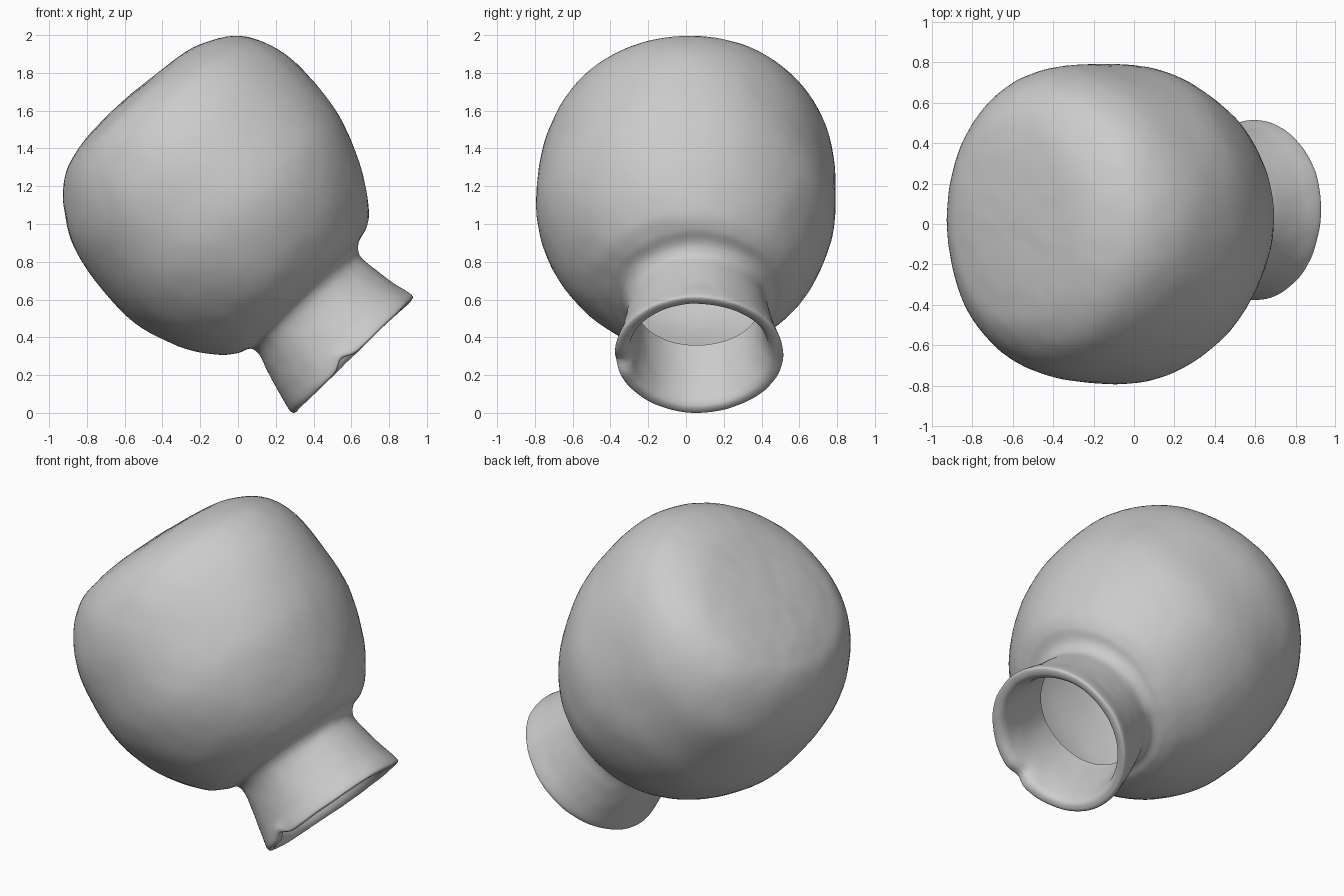
import bpy, bmesh, math
from mathutils import Vector, noise

if "Cube" in bpy.data.objects:
    bpy.data.objects.remove(bpy.data.objects["Cube"])

SEG, STEPS = 112, 6
CENTRE = Vector((-0.12, 0, 1.13))
AXIS = Vector((0.696, 0, -0.718)).normalized()    # from base towards mouth
UP = Vector((0.718, 0, 0.696)).normalized()       # across the axis

# Cross-sections: axis position, lower edge, upper edge, half width in y, y centre
BODY = [
    (-0.725, -0.08, -0.08, 0.00, 0.0),
    (-0.718, -0.23, 0.08, 0.18, 0.01),
    (-0.698, -0.355, 0.295, 0.38, 0.02),
    (-0.655, -0.47, 0.51, 0.54, 0.02),
    (-0.54, -0.595, 0.705, 0.675, 0.015),
    (-0.35, -0.705, 0.798, 0.76, 0.01),
    (-0.08, -0.755, 0.815, 0.79, 0.0),
    (0.17, -0.755, 0.777, 0.78, 0.0),
    (0.42, -0.67, 0.672, 0.69, 0.01),
    (0.60, -0.55, 0.548, 0.555, 0.03),
    (0.66, -0.475, 0.47, 0.465, 0.05),
]
NECK = [
    (0.69, -0.41, 0.385, 0.40, 0.06),
    (0.74, -0.40, 0.348, 0.375, 0.06),
    (0.83, -0.427, 0.355, 0.383, 0.065),
    (0.97, -0.466, 0.379, 0.413, 0.067),
    (1.065, -0.487, 0.399, 0.442, 0.068),
]
LIP_AND_INSIDE = [
    (1.090, -0.481, 0.398, 0.442, 0.068),
    (1.096, -0.455, 0.37, 0.415, 0.068),
    (1.085, -0.43, 0.342, 0.388, 0.068),
    (1.05, -0.41, 0.322, 0.368, 0.068),
    (0.93, -0.382, 0.308, 0.345, 0.065),
    (0.72, -0.35, 0.308, 0.335, 0.06),
]


def smooth_rows(rows):
    """Chord-length Hermite curve through the cross-sections."""
    p = [Vector(r) for r in rows]
    k = [0.0]
    for a, b in zip(p, p[1:]):
        k.append(k[-1] + (b - a).length)
    m = []
    for i in range(len(p)):
        a, b = max(i - 1, 0), min(i + 1, len(p) - 1)
        m.append((p[b] - p[a]) / (k[b] - k[a]))
    out = []
    for i in range(len(p) - 1):
        h = k[i + 1] - k[i]
        for j in range(STEPS):
            s = j / STEPS
            out.append(p[i] * (2*s**3 - 3*s**2 + 1) + m[i] * h * (s**3 - 2*s**2 + s)
                       + p[i + 1] * (3*s**2 - 2*s**3) + m[i + 1] * h * (s**3 - s**2))
    out.append(p[-1])
    return out


def surface_point(row, angle):
    t, lo, hi, half_y, cy = row
    r = (lo + hi) / 2 + (hi - lo) / 2 * math.cos(angle)
    # the base half is a little fuller on its lower side
    fuller = 0.07 * min(1, max(0, 0.2 - t) / 0.5)
    y = cy + half_y * math.sin(angle) * (1 - fuller * math.cos(angle))
    # chip in the rim
    if t > 1.0 and y < 0:
        t -= 0.035 * math.exp(-((r + 0.1) / 0.05) ** 2) * min(1, (t - 1.0) / 0.07)
    p = CENTRE + AXIS * t + UP * r + Vector((0, y, 0))
    # hand-made unevenness
    return p + noise.noise_vector(p * 3.5) * 0.005 + noise.noise_vector(p * 11) * 0.002


# Jar: body, neck and mouth as one thin shell, open inside
bm = bmesh.new()
rows = smooth_rows(BODY + NECK + LIP_AND_INSIDE)
pole = bm.verts.new(surface_point(rows[0], 0))
rings = [[bm.verts.new(surface_point(row, 2 * math.pi * i / SEG)) for i in range(SEG)]
         for row in rows[1:]]
for i in range(SEG):
    n = (i + 1) % SEG
    bm.faces.new((pole, rings[0][i], rings[0][n]))
    for a, b in zip(rings, rings[1:]):
        bm.faces.new((a[i], b[i], b[n], a[n]))
bmesh.ops.recalc_face_normals(bm, faces=bm.faces)
bm.normal_update()
if max(bm.verts, key=lambda v: v.co.z).normal.z < 0:
    bmesh.ops.reverse_faces(bm, faces=bm.faces)

# Rest the rim on the ground
low = min(v.co.z for v in bm.verts)
for v in bm.verts:
    v.co.z -= low

mesh = bpy.data.meshes.new("round_jar")
bm.to_mesh(mesh)
bm.free()
mesh.polygons.foreach_set("use_smooth", [True] * len(mesh.polygons))
jar = bpy.data.objects.new("round_jar", mesh)
bpy.context.collection.objects.link(jar)
